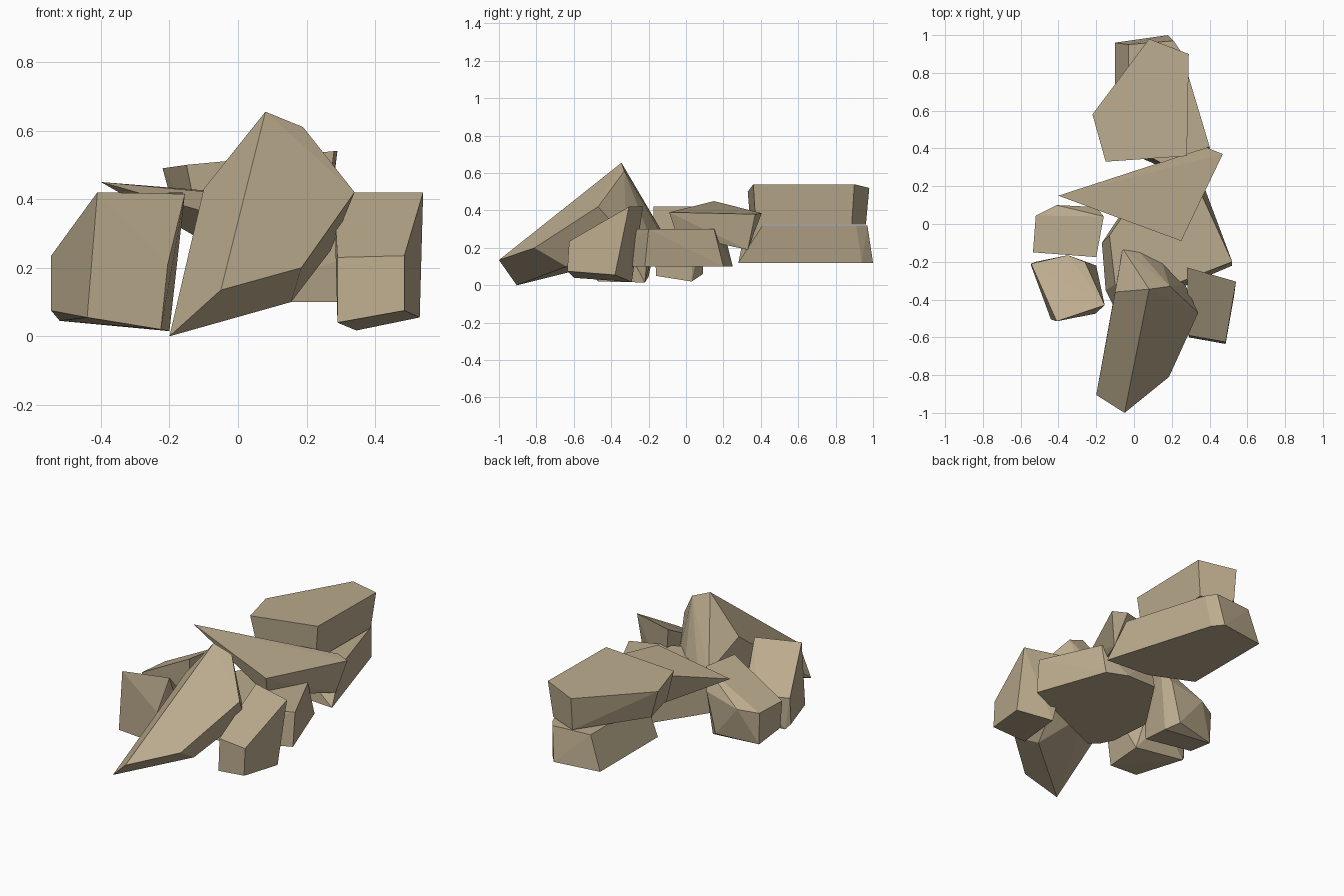
import bpy, bmesh, math

# One sandy stone colour for everything
stone = bpy.data.materials.new("sandy_stone")
stone.diffuse_color = (0.50, 0.41, 0.27, 1)


def block(name, points):
    """Faceted stone: convex hull of a few corner points, flat shaded."""
    bm = bmesh.new()
    for p in points:
        bm.verts.new(p)
    res = bmesh.ops.convex_hull(bm, input=bm.verts)
    junk = {g for g in res["geom_interior"] + res["geom_unused"]
            if isinstance(g, bmesh.types.BMVert)}
    bmesh.ops.delete(bm, geom=list(junk), context='VERTS')
    bmesh.ops.dissolve_limit(bm, angle_limit=math.radians(3),
                             verts=bm.verts, edges=bm.edges)
    bmesh.ops.recalc_face_normals(bm, faces=bm.faces)
    mesh = bpy.data.meshes.new(name)
    bm.to_mesh(mesh)
    bm.free()
    mesh.materials.append(stone)
    ob = bpy.data.objects.new(name, mesh)
    bpy.context.collection.objects.link(ob)
    return ob


def slab(name, bottom, z0, top, z1):
    """Flat slab with separate bottom and top outlines."""
    return block(name, [(x, y, z0) for x, y in bottom] + [(x, y, z1) for x, y in top])


# Long leaning front wedge
block("front_wedge", [
    (-0.05, -1.0, 0.135), (-0.2, -0.905, 0.0), (0.185, -0.81, 0.2), (0.155, -0.64, 0.1),
    (0.08, -0.345, 0.655), (0.19, -0.33, 0.61), (0.34, -0.47, 0.42), (-0.10, -0.36, 0.43),
    (-0.06, -0.13, 0.29), (0.03, -0.15, 0.3), (0.15, -0.21, 0.3), (0.27, -0.32, 0.25),
    (0.1, -0.3, 0.15)])

# Flat central body
slab("body",
     [(0.52, -0.22), (0.37, 0.2), (0.25, 0.25), (0.06, 0.25), (-0.17, -0.1),
      (-0.15, -0.35), (-0.11, -0.43), (-0.06, -0.47)], 0.1,
     [(0.52, -0.2), (0.36, 0.15), (0.05, 0.2), (-0.13, -0.06), (-0.10, -0.32),
      (-0.05, -0.42)], 0.3)

# Tilted triangular plate across the back
block("back_plate", [
    (-0.4, 0.15, 0.45), (0.25, -0.09, 0.39), (0.47, 0.37, 0.38), (0.385, 0.405, 0.385),
    (0.0, 0.2, 0.22), (0.23, -0.05, 0.27), (0.42, 0.33, 0.19)])

# Lower rear slab
slab("lower_tail_slab",
     [(-0.1, 0.41), (0.15, 0.3), (0.43, 0.28), (0.23, 0.94), (0.18, 1.0), (-0.1, 0.96)], 0.12,
     [(-0.03, 0.42), (0.15, 0.32), (0.4, 0.41), (0.25, 0.91), (0.21, 0.97), (-0.03, 0.95)], 0.32)

# Upper rear slab, its underside slightly narrower
outline = [(-0.22, 0.58, 0.49), (0.08, 0.98, 0.52), (0.29, 0.9, 0.54),
           (0.28, 0.36, 0.54), (-0.15, 0.33, 0.5)]
block("upper_tail_slab", outline + [
    (0.1 + (x - 0.1) * 0.86, 0.62 + (y - 0.62) * 0.95, 0.325) for x, y, z in outline])

# Right front foot
block("right_front_foot", [
    (0.28, -0.23, 0.42), (0.54, -0.305, 0.42), (0.29, -0.59, 0.23), (0.485, -0.625, 0.235),
    (0.485, -0.635, 0.075), (0.29, -0.60, 0.04), (0.53, -0.38, 0.055), (0.345, -0.29, 0.017)])

# Left front foot, top sloping down to the back
block("left_front_foot", [
    (-0.41, -0.515, 0.42), (-0.155, -0.43, 0.415), (-0.26, -0.2, 0.24), (-0.35, -0.165, 0.22),
    (-0.545, -0.21, 0.235), (-0.545, -0.22, 0.075), (-0.44, -0.505, 0.055),
    (-0.205, -0.475, 0.21), (-0.225, -0.47, 0.02), (-0.52, -0.2, 0.045), (-0.2, -0.22, 0.015)])

# Left rear foot, top sloping down to the outside
block("left_rear_foot", [
    (-0.535, -0.15, 0.24), (-0.52, 0.045, 0.235), (-0.2, -0.175, 0.42), (-0.16, 0.04, 0.42),
    (-0.41, 0.1, 0.25), (-0.2, 0.09, 0.3), (-0.53, -0.14, 0.08), (-0.515, 0.04, 0.045),
    (-0.22, -0.16, 0.05), (-0.2, 0.03, 0.02), (-0.26, 0.09, 0.06)])
